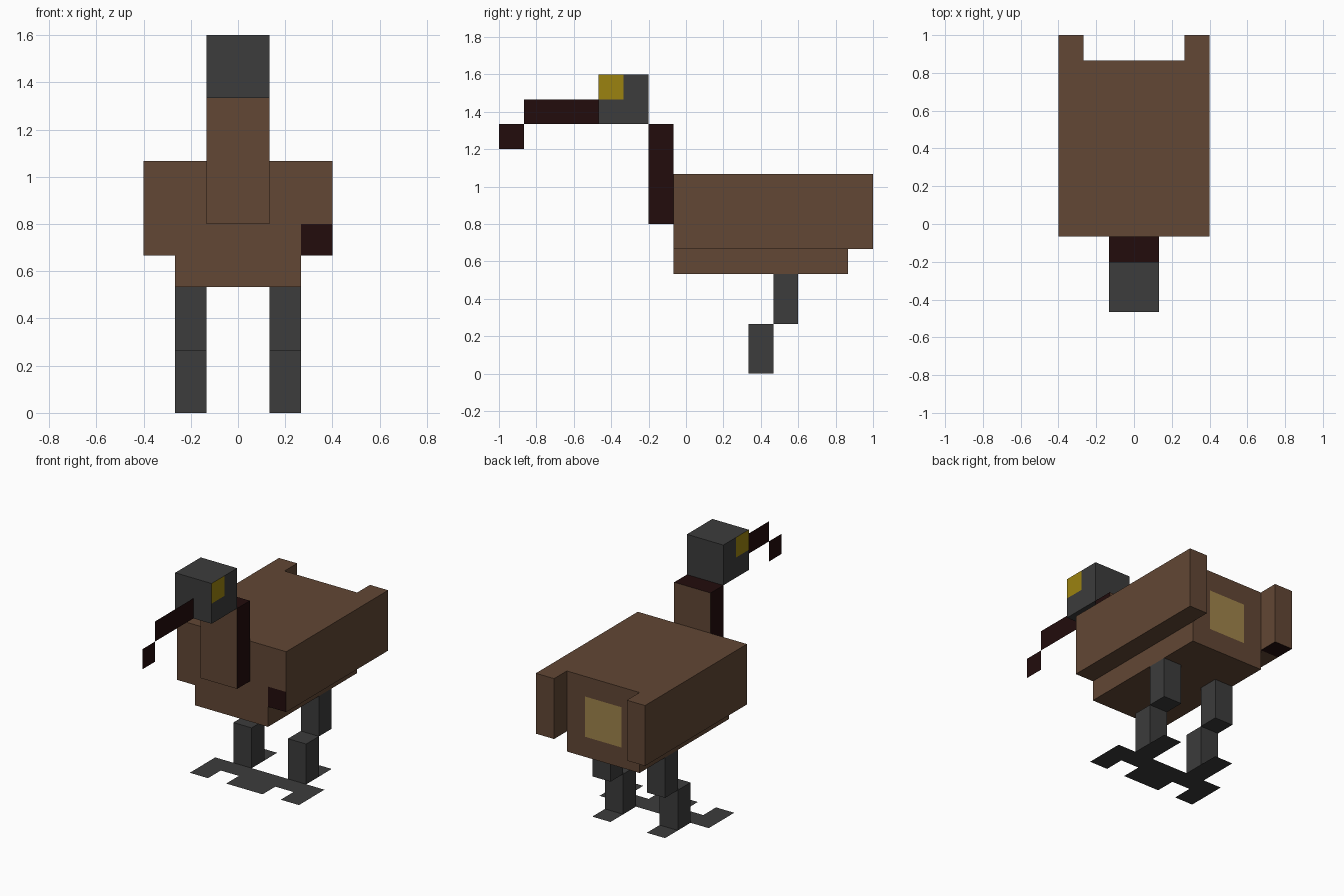
import bpy, bmesh
from mathutils import Vector

cube = bpy.data.objects.get("Cube")
if cube:
    bpy.data.objects.remove(cube, do_unlink=True)

U = 2 / 15  # one block unit


def material(name, rgb):
    m = bpy.data.materials.new(name)
    m.use_nodes = True
    m.diffuse_color = (*rgb, 1)
    bsdf = m.node_tree.nodes["Principled BSDF"]
    bsdf.inputs["Base Color"].default_value = (*rgb, 1)
    bsdf.inputs["Roughness"].default_value = 0.9
    return m


BROWN = material("feather brown", (0.122, 0.063, 0.035))
DARK = material("dark maroon", (0.016, 0.0037, 0.0037))
GREY = material("charcoal grey", (0.045, 0.045, 0.045))
YELLOW = material("eye yellow", (0.33, 0.225, 0.005))
TAN = material("tail tan", (0.35, 0.23, 0.07))


def finish(name, bm, mats):
    me = bpy.data.meshes.new(name)
    for m in mats:
        me.materials.append(m)
    bm.to_mesh(me)
    bm.free()
    ob = bpy.data.objects.new(name, me)
    bpy.context.collection.objects.link(ob)
    return ob


def box(name, lo, hi, mats, cuts=(), paint=None):
    """Block between two corners in units; cuts are (axis, position) slices,
    paint(centre, normal) says which faces take the second material."""
    bm = bmesh.new()
    bmesh.ops.create_cube(bm, size=1)
    for v in bm.verts:
        v.co = Vector([a + (b - a) * (c + 0.5) for a, b, c in zip(lo, hi, v.co)])
    for axis, pos in cuts:
        n = Vector((0, 0, 0))
        n[axis] = 1
        bmesh.ops.bisect_plane(bm, geom=bm.verts[:] + bm.edges[:] + bm.faces[:],
                               plane_co=n * pos, plane_no=n)
    bm.normal_update()
    if paint:
        for f in bm.faces:
            f.material_index = int(paint(f.calc_center_median(), f.normal))
    bmesh.ops.scale(bm, vec=(U, U, U), verts=bm.verts)
    return finish(name, bm, mats)


def sheet(name, polygons, mat):
    """Flat cut-out made of polygons in units."""
    bm = bmesh.new()
    for poly in polygons:
        bm.faces.new([bm.verts.new(Vector(p) * U) for p in poly])
    bmesh.ops.remove_doubles(bm, verts=bm.verts, dist=1e-5)
    return finish(name, bm, [mat])


# Body with a tan tail patch on the rear face
box("body", (-2, -0.5, 4), (2, 6.5, 8), [BROWN, TAN],
    cuts=[(0, -1), (0, 1), (2, 5), (2, 7)],
    paint=lambda c, n: n.y > 0.9 and abs(c.x) < 1 and 5 < c.z < 7)

# Wings: dark patch on the left front corner and under the right rear tip
box("left_wing", (2, -0.5, 5), (3, 7.5, 8), [BROWN, DARK], cuts=[(2, 6)],
    paint=lambda c, n: n.y < -0.9 and c.z < 6)
box("right_wing", (-3, -0.5, 5), (-2, 7.5, 8), [BROWN, DARK], cuts=[(1, 6.5)],
    paint=lambda c, n: n.z < -0.9 and c.y > 6.5)

# Neck: brown front and back, dark elsewhere
box("neck", (-1, -1.5, 6), (1, -0.5, 10), [BROWN, DARK],
    paint=lambda c, n: abs(n.y) < 0.5)

# Head with an eye in the upper front quarter of each side
box("head", (-1, -3.5, 10), (1, -1.5, 12), [GREY, YELLOW],
    cuts=[(1, -2.5), (2, 11)],
    paint=lambda c, n: abs(n.x) > 0.9 and c.y < -2.5 and c.z > 11)

# Flat upright beak with a dropped tip
sheet("beak", [[(0, y0, z0), (0, y1, z0), (0, y1, z0 + 1), (0, y0, z0 + 1)]
               for y0, y1, z0 in ((-6.5, -3.5, 10), (-7.5, -6.5, 9))], DARK)

# Legs and flat three-toed feet
for side, s in (("left", 1), ("right", -1)):
    x0, x1 = sorted((s, 2 * s))
    box(side + "_upper_leg", (x0, 3.5, 2), (x1, 4.5, 4), [GREY])
    box(side + "_lower_leg", (x0, 2.5, 0), (x1, 3.5, 2), [GREY])
    pads = ((0, 3, 1.5, 2.5), (0, 1, 0.5, 1.5), (2, 3, 0.5, 1.5), (1, 2, 3.5, 4.5))
    sheet(side + "_foot", [[(p * s, y, 0) for p, y in ((a, c), (b, c), (b, d), (a, d))][::s]
                           for a, b, c, d in pads], GREY)
